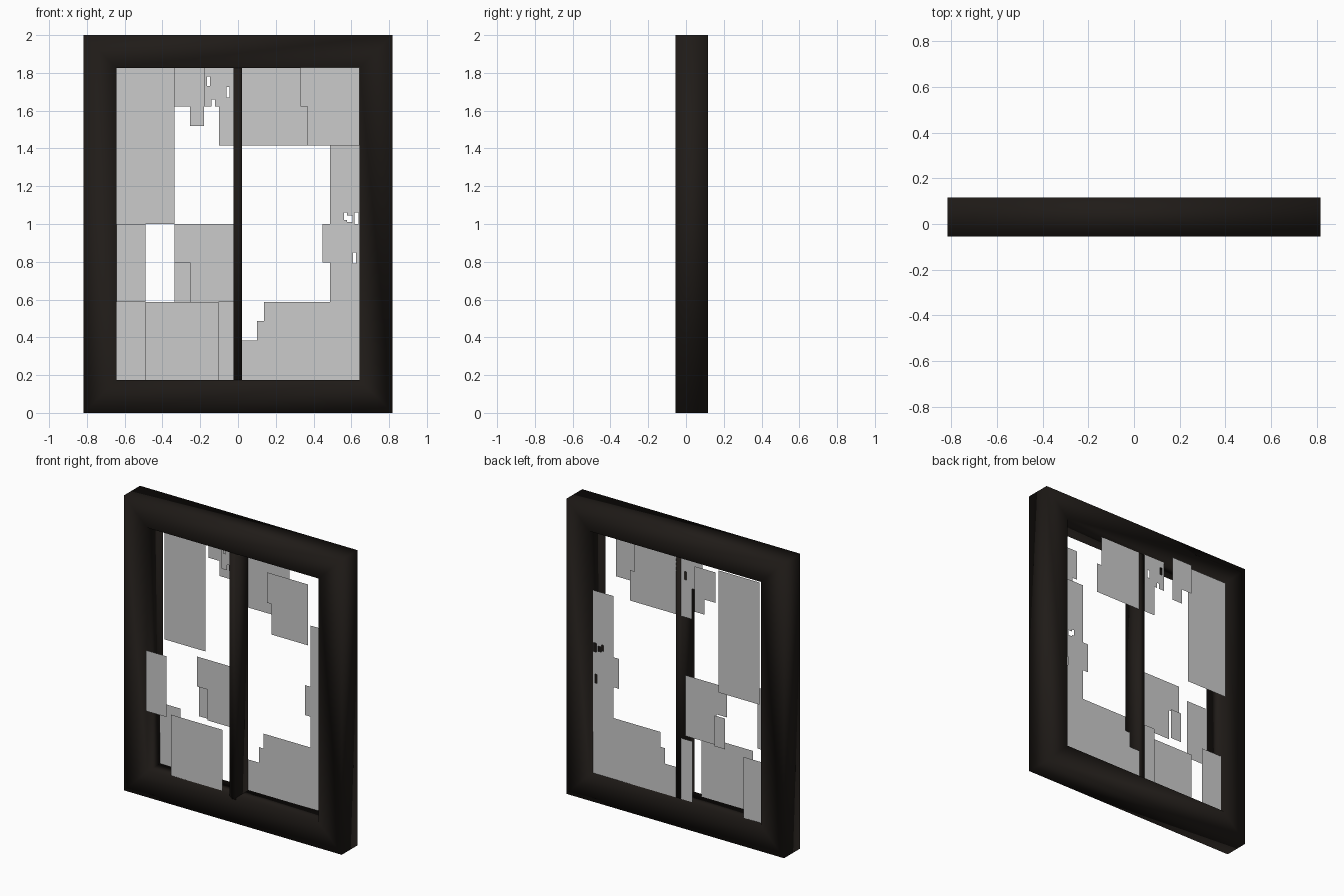
import bpy, bmesh

if "Cube" in bpy.data.objects:
    bpy.data.objects.remove(bpy.data.objects["Cube"])

dark = bpy.data.materials.new("dark_wood")
dark.diffuse_color = (0.014, 0.011, 0.009, 1)
dark.use_nodes = True
dark.node_tree.nodes["Principled BSDF"].inputs["Base Color"].default_value = dark.diffuse_color


def finish(name, bm, mat=None, smooth=False):
    mesh = bpy.data.meshes.new(name)
    bm.to_mesh(mesh)
    bm.free()
    ob = bpy.data.objects.new(name, mesh)
    bpy.context.collection.objects.link(ob)
    if mat:
        mesh.materials.append(mat)
    for p in mesh.polygons:
        p.use_smooth = smooth
    return ob


# Mitred outer frame: a four-point profile swept round the rectangle
def outer_frame():
    bm = bmesh.new()
    profile = [(0, -0.055), (0.173, -0.055), (0.173, 0.116), (0, 0.116)]
    rings = []
    for sx, sz in ((-1, -1), (1, -1), (1, 1), (-1, 1)):
        rings.append([bm.verts.new((sx * (0.817 - d), y, 1 + sz * (1 - d)))
                      for d, y in profile])
    for i in range(4):
        a, b = rings[i], rings[(i + 1) % 4]
        for j in range(4):
            k = (j + 1) % 4
            bm.faces.new((a[j], a[k], b[k], b[j]))
    bmesh.ops.recalc_face_normals(bm, faces=bm.faces)
    return finish("window_frame", bm, dark, True)


# Central upright bar between the two panes
def mullion():
    bm = bmesh.new()
    bmesh.ops.create_cube(bm, size=1)
    for v in bm.verts:
        v.co = (v.co.x * 0.046 - 0.001, v.co.y * 0.13 + 0.01, v.co.z * 1.68 + 1)
    return finish("mullion", bm, dark, True)


# Flat glass sheet made of rectangles (x0, x1, z0, z1) minus rectangular holes
def glass(name, y, rects, holes=()):
    bm = bmesh.new()
    boxes = list(rects) + list(holes)
    xs = sorted({v for r in boxes for v in r[:2]})
    zs = sorted({v for r in boxes for v in r[2:]})

    def inside(x, z, group):
        return any(r[0] < x < r[1] and r[2] < z < r[3] for r in group)

    for x0, x1 in zip(xs, xs[1:]):
        for z0, z1 in zip(zs, zs[1:]):
            cx, cz = (x0 + x1) / 2, (z0 + z1) / 2
            if inside(cx, cz, rects) and not inside(cx, cz, holes):
                bm.faces.new([bm.verts.new(c) for c in
                              ((x0, y, z0), (x1, y, z0), (x1, y, z1), (x0, y, z1))])
    bmesh.ops.remove_doubles(bm, verts=bm.verts, dist=0.0005)
    return finish(name, bm)


outer_frame()
mullion()

L, R = -0.644, 0.642            # glass side limits
B, LO, MID, HI, T = 0.175, 0.588, 1.0, 1.415, 1.828   # glass height steps

# Left pane: shards shifted forwards and backwards
glass("shard_left_tall", 0.13, [(L, -0.335, MID, T)])
glass("shard_left_front", -0.065, [(L, -0.49, LO, MID)])
glass("shard_left_corner", 0.085, [(L, -0.49, B, LO)])
glass("shard_left_bottom", -0.02, [(-0.49, -0.335, B, LO), (-0.335, -0.255, B, LO),
                                   (-0.255, -0.18, B, LO), (-0.18, -0.103, B, LO)])
glass("shard_left_bottom_strip", 0.08, [(-0.103, -0.02, B, LO)])
glass("shard_left_middle", 0.04, [(-0.335, -0.255, 0.797, MID),
                                  (-0.255, -0.18, LO, MID), (-0.18, -0.02, LO, MID)])
glass("shard_left_middle_low", 0.06, [(-0.335, -0.255, LO, 0.797)])
glass("shard_left_top_back", 0.165, [(-0.335, -0.255, 1.622, T),
                                     (-0.255, -0.18, 1.52, T)])
glass("shard_left_top", 0.08, [(-0.18, -0.1, 1.622, T), (-0.1, -0.02, HI, T)],
      [(-0.165, -0.148, 1.73, 1.78), (-0.06, -0.045, 1.67, 1.725),
       (-0.14, -0.123, 1.622, 1.66)])

# Right pane: one shard knocked forwards, the rest still in place
glass("shard_right_top_front", -0.165, [(0.332, R, 1.622, T), (0.368, R, HI, 1.622)])
glass("shard_right_top", 0.075, [(0.02, 0.332, 1.622, T), (0.02, 0.368, HI, 1.622)])
glass("shard_right_side", 0.08, [(0.487, R, LO, HI), (0.447, 0.487, 0.797, MID)],
      [(0.562, 0.578, 1.02, 1.06), (0.578, 0.605, 1.01, 1.045),
       (0.617, 0.637, 1.0, 1.06), (0.61, 0.625, 0.79, 0.85)])
glass("shard_right_bottom", 0.08, [(0.137, R, B, LO), (0.1, 0.137, 0.382, 0.487),
                                   (0.02, 0.137, B, 0.382)])
